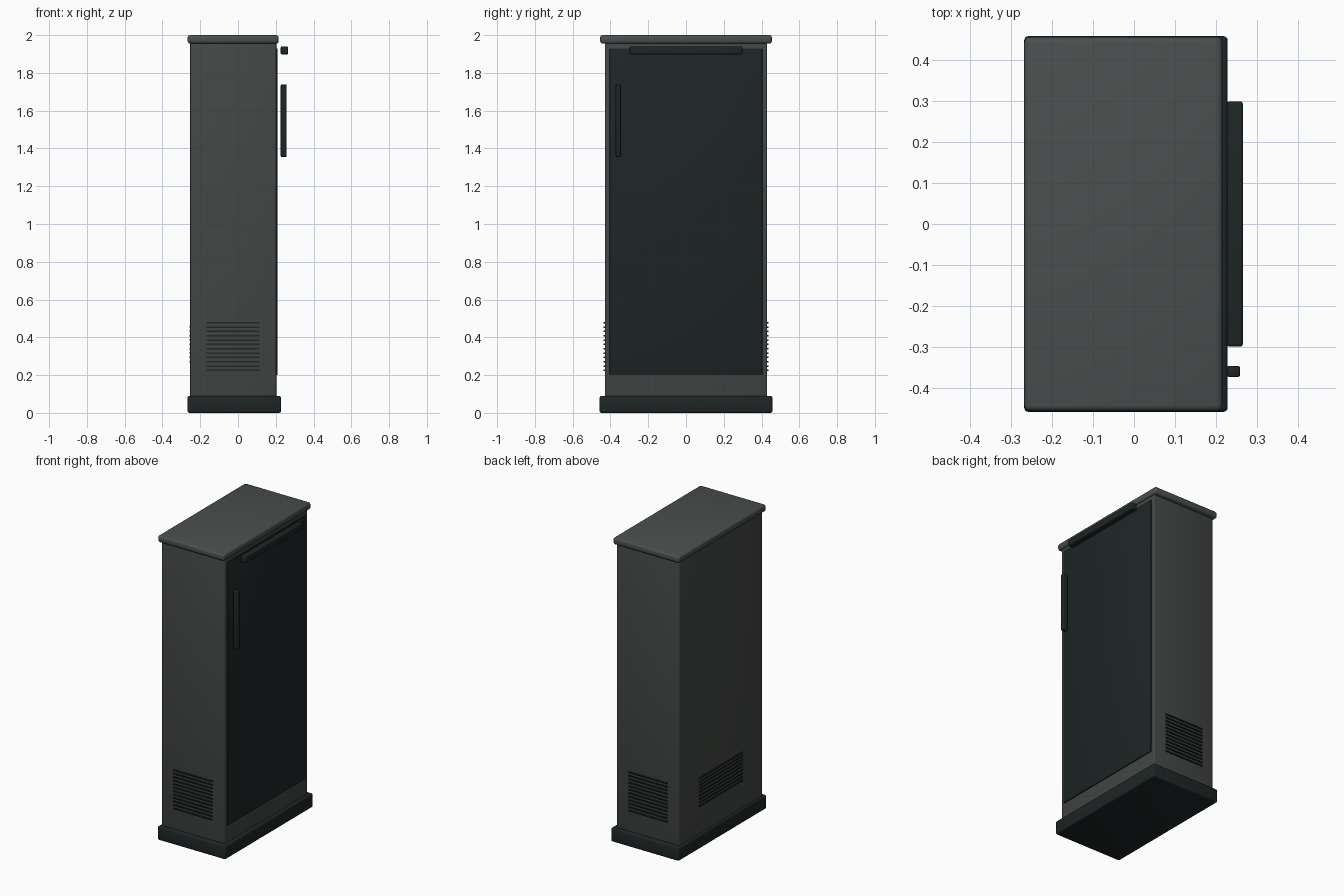
import bpy
import bmesh
import math

if "Cube" in bpy.data.objects:
    bpy.data.objects.remove(bpy.data.objects["Cube"])


def material(name, rgb):
    m = bpy.data.materials.new(name)
    m.diffuse_color = (*rgb, 1)
    m.use_nodes = True
    m.node_tree.nodes["Principled BSDF"].inputs["Base Color"].default_value = m.diffuse_color
    return m


shell = material("shell_grey", (0.055, 0.062, 0.058))
lid = material("lid_grey", (0.068, 0.078, 0.077))
dark = material("dark_trim", (0.013, 0.019, 0.019))


def box(name, x, y, z, mat, bevel=0.0, segments=3):
    """Box from (min, max) ranges on each axis, with rounded edges."""
    bm = bmesh.new()
    bmesh.ops.create_cube(bm, size=1)
    for v in bm.verts:
        for i, (lo, hi) in enumerate((x, y, z)):
            v.co[i] = hi if v.co[i] > 0 else lo
    if bevel:
        bmesh.ops.bevel(bm, geom=bm.edges[:], offset=bevel, segments=segments,
                        profile=0.5, affect='EDGES')
    me = bpy.data.meshes.new(name)
    bm.to_mesh(me)
    bm.free()
    ob = bpy.data.objects.new(name, me)
    bpy.context.collection.objects.link(ob)
    me.materials.append(mat)
    bpy.ops.object.select_all(action='DESELECT')
    ob.select_set(True)
    bpy.context.view_layer.objects.active = ob
    bpy.ops.object.shade_smooth_by_angle(angle=math.radians(35))
    return ob


# Main cabinet: plinth, body and lid
box("plinth", (-0.267, 0.228), (-0.457, 0.457), (0, 0.09), dark, 0.01)
box("cabinet_body", (-0.253, 0.203), (-0.43, 0.43), (0.06, 1.965), shell, 0.006)
box("lid", (-0.267, 0.215), (-0.455, 0.455), (1.955, 2.0), lid, 0.014)

# Door with its upright handle and top bar, which stand off the panel
box("door", (0.195, 0.21), (-0.404, 0.404), (0.2, 1.93), dark, 0.004, 2)
box("door_handle", (0.226, 0.258), (-0.372, -0.345), (1.355, 1.738), dark, 0.005)
box("top_bar", (0.226, 0.265), (-0.298, 0.298), (1.898, 1.94), dark, 0.006)

# Vent slats on both narrow sides
pitch = 0.0229
for i in range(12):
    z = 0.225 + i * pitch
    for side, label in ((-1, "front"), (1, "back")):
        ys = sorted((side * 0.425, side * 0.437))
        box(f"{label}_vent_slat_{i + 1}", (-0.166, 0.114), ys,
            (z - 0.004, z + 0.004), dark)

# Vent slats on the wide side opposite the door
for i in range(9):
    z = 0.272 + i * pitch
    box(f"rear_vent_slat_{i + 1}", (-0.258, -0.248), (-0.225, 0.225),
        (z - 0.004, z + 0.004), dark)
